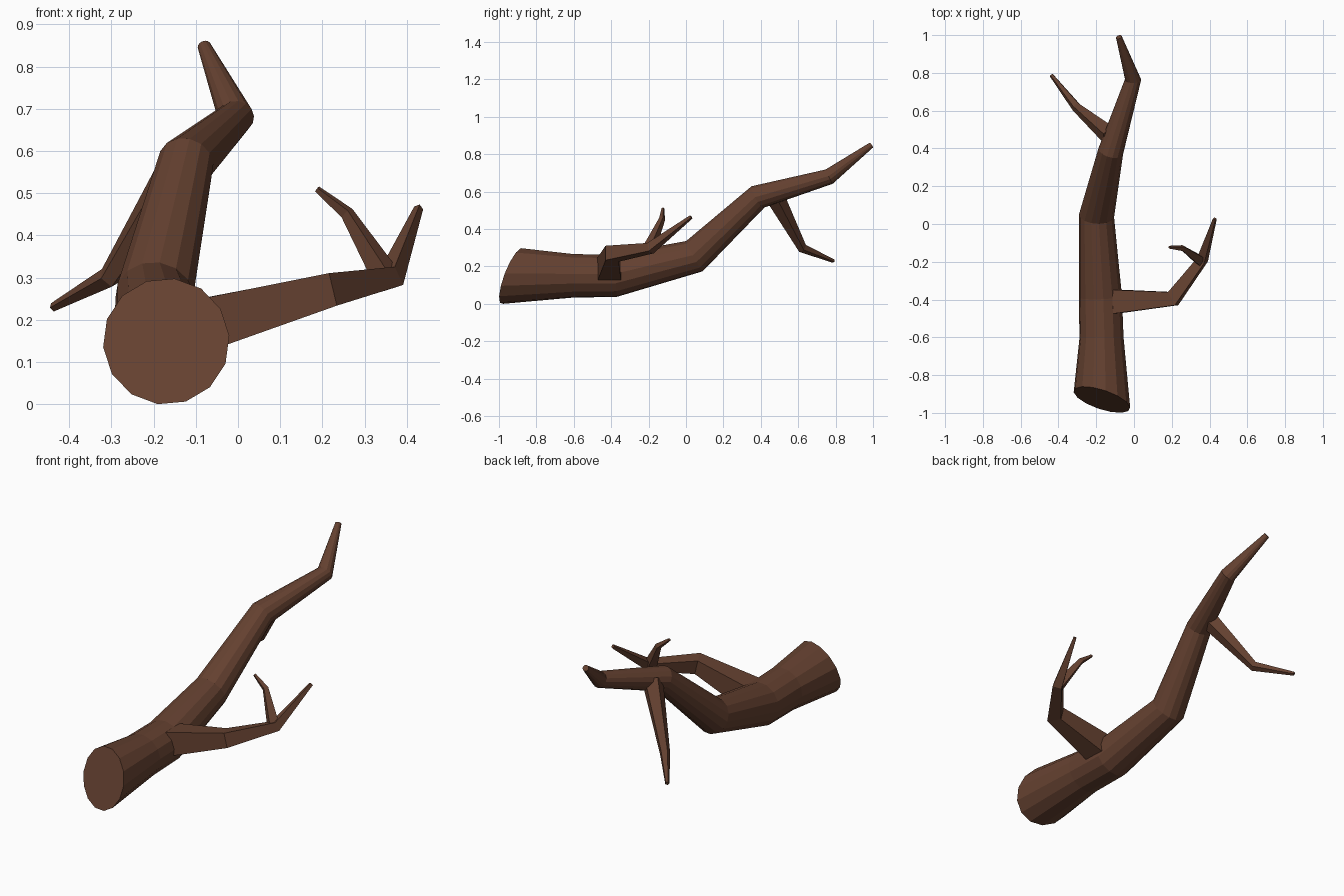
import bpy, bmesh, math
from mathutils import Vector

if "Cube" in bpy.data.objects:
    bpy.data.objects.remove(bpy.data.objects["Cube"])

bark = bpy.data.materials.new("bark")
bark.diffuse_color = (0.13, 0.053, 0.03, 1)
bark.use_nodes = True
bark.node_tree.nodes["Principled BSDF"].inputs["Base Color"].default_value = bark.diffuse_color


def limb(name, sides, path, phase=0.5, shear=(0, 0)):
    """Tapered tube through (x, y, z, radius) points with mitred joints and flat caps."""
    pts = [Vector(p[:3]) for p in path]
    dirs = [(b - a).normalized() for a, b in zip(pts, pts[1:])]
    tangents = [dirs[0]] + [(a + b).normalized() for a, b in zip(dirs, dirs[1:])] + [dirs[-1]]
    bm = bmesh.new()
    rings = []
    u = tangents[0].cross(Vector((0, 0, 1))).normalized()
    prev = tangents[0]
    for i, (c, t) in enumerate(zip(pts, tangents)):
        u = prev.rotation_difference(t) @ u
        v = u.cross(t).normalized()
        prev = t
        ring = []
        for k in range(sides):
            a = 2 * math.pi * (k + phase) / sides
            o = (u * math.cos(a) + v * math.sin(a)) * path[i][3]
            if i == 0:  # slanted saw cut
                o.y += shear[0] * o.x + shear[1] * o.z
            ring.append(bm.verts.new(c + o))
        rings.append(ring)
    for r, s in zip(rings, rings[1:]):
        for k in range(sides):
            n = (k + 1) % sides
            bm.faces.new((r[k], r[n], s[n], s[k]))
    bm.faces.new(rings[0][::-1])
    bm.faces.new(rings[-1])
    bmesh.ops.recalc_face_normals(bm, faces=bm.faces[:])
    me = bpy.data.meshes.new(name)
    bm.to_mesh(me)
    bm.free()
    me.materials.append(bark)
    ob = bpy.data.objects.new(name, me)
    bpy.context.collection.objects.link(ob)
    return ob


# Main trunk, with a slanted cut at the thick end
limb("trunk", 14, [
    (-0.17, -0.93, 0.149, 0.150),
    (-0.172, -0.60, 0.150, 0.117),
    (-0.178, -0.385, 0.150, 0.115),
    (-0.198, 0.045, 0.255, 0.093),
    (-0.123, 0.385, 0.572, 0.067),
    (-0.005, 0.765, 0.68, 0.043),
    (-0.08, 0.99, 0.848, 0.016)], phase=0.2, shear=(-0.3, 0.36))

# Right branch, square in section
limb("right_branch", 4, [
    (-0.12, -0.412, 0.178, 0.092),
    (0.207, -0.395, 0.268, 0.056),
    (0.362, -0.19, 0.298, 0.034),
    (0.428, 0.028, 0.465, 0.011)])

# Twig growing up from the right branch
limb("right_twig", 4, [
    (0.352, -0.195, 0.30, 0.035),
    (0.258, -0.128, 0.453, 0.017),
    (0.187, -0.123, 0.51, 0.008)])

# Left branch hanging from the upper trunk
limb("left_branch", 5, [
    (-0.12, 0.465, 0.59, 0.055),
    (-0.305, 0.62, 0.30, 0.027),
    (-0.437, 0.788, 0.23, 0.011)])
